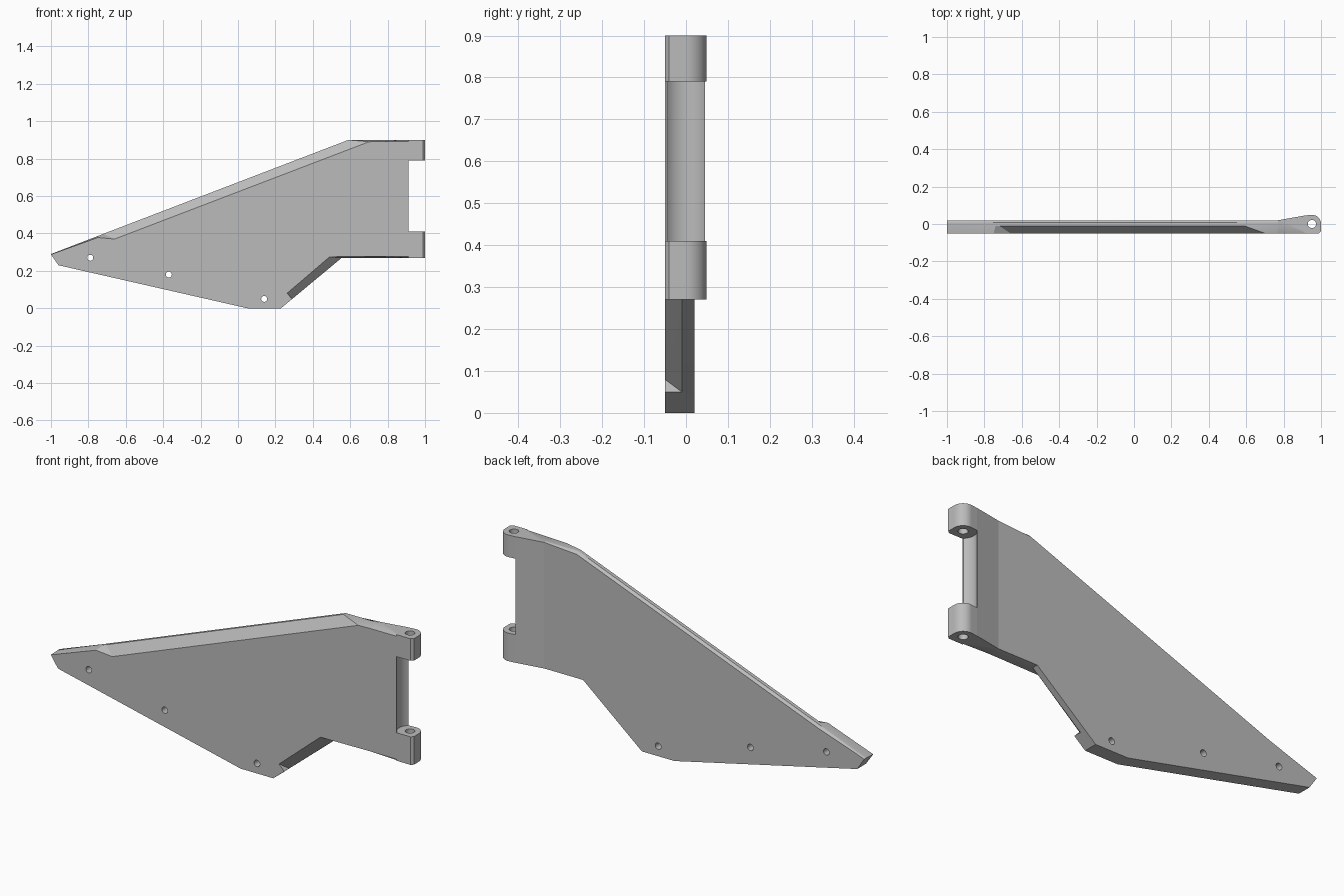
import bpy, bmesh, math
from mathutils import Vector

if "Cube" in bpy.data.objects:
    bpy.data.objects.remove(bpy.data.objects["Cube"])

FRONT, RIDGE, CREST, BACK = -0.05, -0.01, 0.008, 0.02
BOTTOM, TOP = 0.27, 0.9
JOIN = 0.77                      # where the flat plate meets the hinge web
PIN_X, PIN_R, KNUCKLE_R, COVE_R = 0.951, 0.022, 0.049, 0.06

grey = bpy.data.materials.new("plain grey")
grey.use_nodes = True
colour = (0.5, 0.5, 0.5, 1)
grey.diffuse_color = colour
grey.node_tree.nodes["Principled BSDF"].inputs["Base Color"].default_value = colour


def make_object(name, bm):
    bmesh.ops.recalc_face_normals(bm, faces=bm.faces)
    mesh = bpy.data.meshes.new(name)
    bm.to_mesh(mesh)
    bm.free()
    mesh.materials.append(grey)
    obj = bpy.data.objects.new(name, mesh)
    bpy.context.collection.objects.link(obj)
    return obj


def loft(layers):
    """Join equal-length closed rings and cap both ends."""
    bm = bmesh.new()
    rings = [[bm.verts.new(p) for p in layer] for layer in layers]
    for low, high in zip(rings, rings[1:]):
        for i in range(len(low)):
            j = (i + 1) % len(low)
            bm.faces.new((low[i], low[j], high[j], high[i]))
    bm.faces.new(rings[0])
    bm.faces.new(rings[-1])
    return bm, rings


def arc(radius, start, end, steps):
    angles = [math.radians(start + (end - start) * i / steps) for i in range(steps + 1)]
    return [(PIN_X + radius * math.cos(a), radius * math.sin(a)) for a in angles]


def drill(obj, centre, radius, axis, depth):
    """Cut a round hole through an object."""
    bm = bmesh.new()
    bmesh.ops.create_cone(bm, cap_ends=True, segments=24, radius1=radius,
                          radius2=radius, depth=depth)
    turn = Vector((0, 0, 1)).rotation_difference(Vector(axis)).to_matrix()
    bmesh.ops.rotate(bm, verts=bm.verts, matrix=turn)
    bmesh.ops.translate(bm, verts=bm.verts, vec=centre)
    cutter = make_object("hole_cutter", bm)
    cutter.hide_render = True
    cut = obj.modifiers.new("hole", 'BOOLEAN')
    cut.operation, cut.solver, cut.object = 'DIFFERENCE', 'EXACT', cutter
    bpy.context.view_layer.objects.active = obj
    bpy.ops.object.modifier_apply(modifier=cut.name)
    bpy.data.objects.remove(cutter)


# Plate outline: (full outline point, matching point on the front face)
outline = [
    ((-1, 0.29), (-1, 0.288)),
    ((-0.96, 0.23), (-0.96, 0.23)),
    ((0.05, 0), (0.05, 0)),
    ((0.23, 0), (0.23, 0)),
    ((0.29, 0.05), (0.29, 0.05)),
    ((0.295, 0.054), (0.262, 0.08)),
    ((0.555, BOTTOM), (0.49, 0.275)),
    ((JOIN, BOTTOM), (JOIN, 0.278)),
    ((JOIN, TOP), (JOIN, 0.892)),
    ((0.59, TOP), (0.7, 0.89)),
    ((-0.72, 0.398), (-0.66, 0.37)),
    ((-0.74, 0.39), (-0.75, 0.378)),
]
full = [a for a, b in outline]
face = [b for a, b in outline]
# The back face drops slightly along the sloping top edge
rear = [(x, z - 0.012) if i > 8 else (x, z) for i, (x, z) in enumerate(full)]
layers = [[(x, y, z) for x, z in ring] for ring, y in
          ((face, FRONT), (full, RIDGE), (full, CREST), (rear, BACK))]
bm, rings = loft(layers)
plate = make_object("plate", bm)

# Three mounting holes through the plate
for x, z in ((-0.79, 0.27), (-0.37, 0.18), (0.14, 0.05)):
    drill(plate, (x, 0, z), 0.016, (0, 1, 0), 1)

# Flared web that ends in a cove around the hinge pin
half = math.degrees(math.asin(0.045 / COVE_R))
cove = arc(COVE_R, 180 + half, 180 - half, 12)
edge_x = cove[0][0]
plan = [(JOIN, FRONT), (edge_x, FRONT)] + cove + [(JOIN, BACK), (JOIN, RIDGE)]


def web_layer(z, front_z):
    return [(x, y, front_z if y == FRONT else z) for x, y in plan]


bm, rings = loft([web_layer(BOTTOM, BOTTOM + 0.008), web_layer(TOP, TOP - 0.008)])
for ring in rings:
    bmesh.ops.connect_verts(bm, verts=[ring[2], ring[-1]])
web = make_object("hinge_web", bm)

# Two knuckles: round at the back, flat at the front
knuckle_plan = (list(reversed(cove)) + [(edge_x, FRONT), (0.988, FRONT), (1, -0.04)]
                + arc(KNUCKLE_R, 0, 100, 14))
parts = [plate, web]
for name, low, high in (("lower_knuckle", BOTTOM, 0.41), ("upper_knuckle", 0.79, TOP)):
    bm, rings = loft([[(x, y, z) for x, y in knuckle_plan] for z in (low, high)])
    knuckle = make_object(name, bm)
    drill(knuckle, (PIN_X, 0, (low + high) / 2), PIN_R, (0, 0, 1), 1)
    parts.append(knuckle)

# Smooth the curved surfaces, keep the hard edges
bpy.ops.object.select_all(action='DESELECT')
for obj in parts:
    obj.select_set(True)
bpy.context.view_layer.objects.active = plate
bpy.ops.object.shade_smooth_by_angle(angle=math.radians(25))
